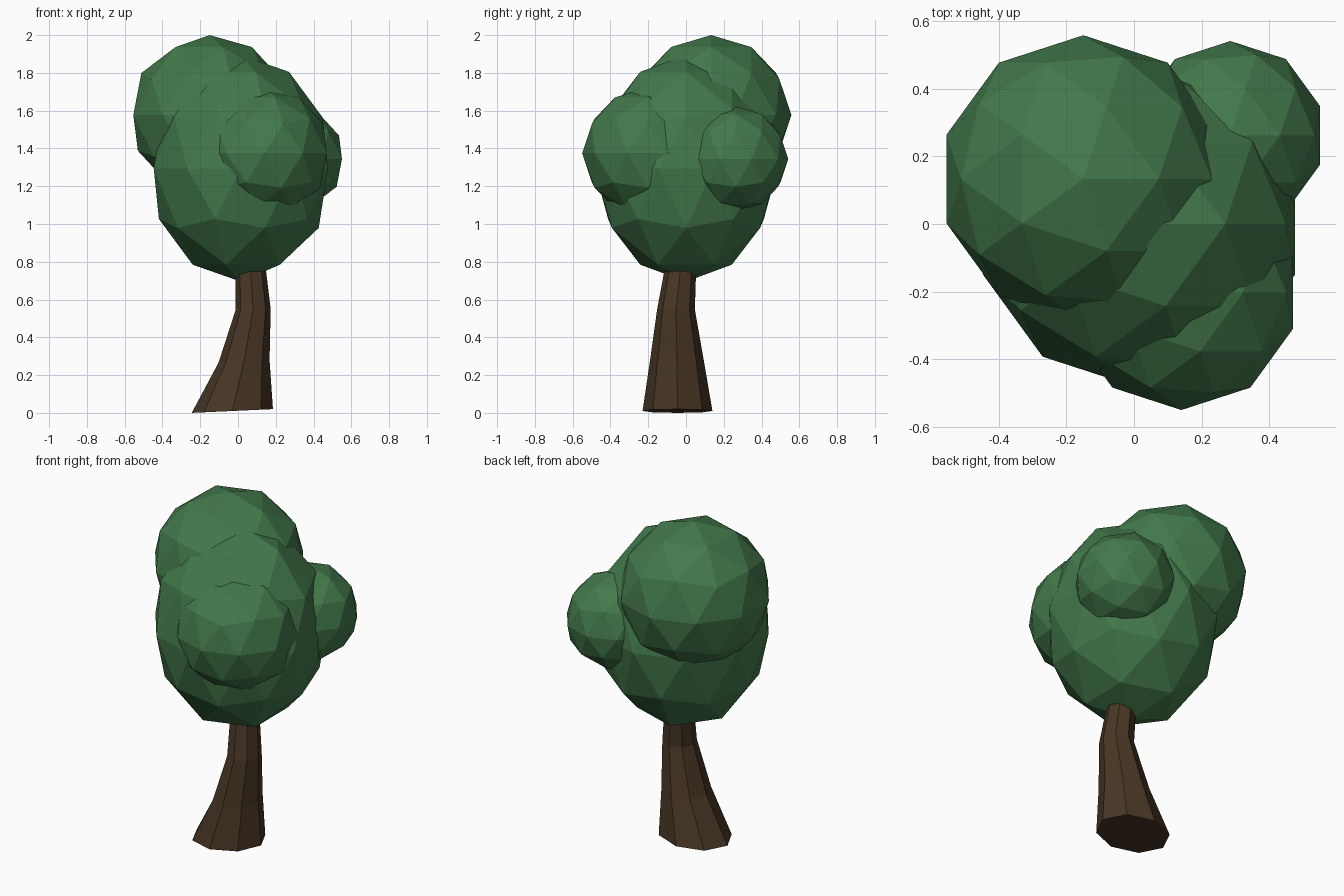
import bpy, bmesh, math

if "Cube" in bpy.data.objects:
    bpy.data.objects.remove(bpy.data.objects["Cube"])


def material(name, rgb):
    m = bpy.data.materials.new(name)
    m.diffuse_color = (*rgb, 1)
    m.use_nodes = True
    m.node_tree.nodes["Principled BSDF"].inputs["Base Color"].default_value = m.diffuse_color
    return m


leaf = material("leaf_green", (0.055, 0.19, 0.07))
bark = material("bark_brown", (0.065, 0.037, 0.018))


def add_object(name, bm, mat):
    bmesh.ops.recalc_face_normals(bm, faces=bm.faces)
    mesh = bpy.data.meshes.new(name)
    bm.to_mesh(mesh)
    bm.free()
    mesh.materials.append(mat)
    ob = bpy.data.objects.new(name, mesh)
    bpy.context.collection.objects.link(ob)
    return ob


# Foliage: faceted icospheres
def foliage(name, centre, radii):
    bm = bmesh.new()
    bmesh.ops.create_icosphere(bm, subdivisions=2, radius=1)
    for v in bm.verts:
        v.co = [c + r * p for c, r, p in zip(centre, radii, v.co)]
    add_object(name, bm, leaf)


foliage("main_foliage", (0.015, 0, 1.295), (0.485, 0.485, 0.60))
foliage("top_foliage", (-0.15, 0.133, 1.577), (0.425, 0.425, 0.423))
foliage("front_foliage", (0.14, -0.203, 1.375), (0.347, 0.347, 0.347))
foliage("back_foliage", (0.285, 0.262, 1.344), (0.279, 0.279, 0.279))

# Trunk: eight-sided bent taper; rings are (x, y, z, radius x, radius y, tilt)
SIDES = 8
rings = [
    (-0.03, -0.045, 0.01, 0.215, 0.185, 0.01),
    (0.032, -0.048, 0.273, 0.135, 0.143, 0.007),
    (0.08, -0.053, 0.547, 0.093, 0.10, 0.003),
    (0.068, -0.032, 0.74, 0.082, 0.085, 0.0),
    (0.06, -0.02, 0.85, 0.076, 0.077, 0.0),
]
bm = bmesh.new()
loops = []
for x, y, z, rx, ry, tilt in rings:
    loop = []
    for i in range(SIDES):
        a = math.tau * i / SIDES
        c, s = math.cos(a), math.sin(a)
        loop.append(bm.verts.new((x + rx * c, y + ry * s, z + tilt * c)))
    loops.append(loop)
for lo, hi in zip(loops, loops[1:]):
    for i in range(SIDES):
        j = (i + 1) % SIDES
        bm.faces.new((lo[i], lo[j], hi[j], hi[i]))
bm.faces.new(loops[0][::-1])
bm.faces.new(loops[-1])
add_object("trunk", bm, bark)
